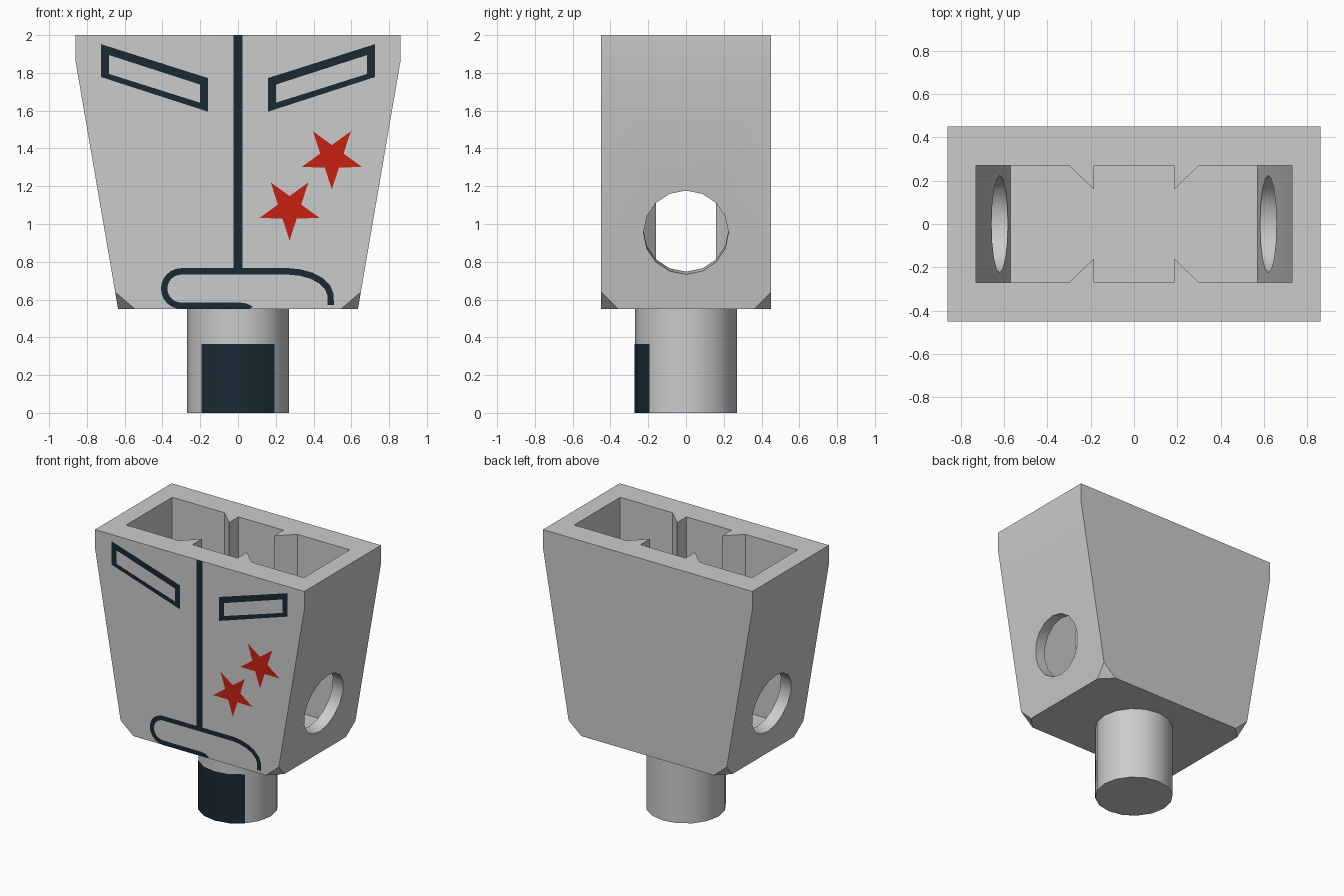
import bpy, bmesh
from math import sin, cos, pi, atan, radians
from mathutils import Vector

if "Cube" in bpy.data.objects:
    bpy.data.objects.remove(bpy.data.objects["Cube"])

FRONT = -0.452          # printed details sit just in front of the body face
SLOPE = 0.1715          # lean of the side walls


def material(name, rgb):
    m = bpy.data.materials.new(name)
    m.diffuse_color = (*rgb, 1)
    m.use_nodes = True
    m.node_tree.nodes["Principled BSDF"].inputs["Base Color"].default_value = m.diffuse_color
    return m


DARK = material("dark_print", (0.010, 0.023, 0.034))
RED = material("red_print", (0.58, 0.015, 0.006))


def to_object(name, bm, mat=None):
    me = bpy.data.meshes.new(name)
    bm.to_mesh(me)
    bm.free()
    ob = bpy.data.objects.new(name, me)
    bpy.context.collection.objects.link(ob)
    if mat:
        me.materials.append(mat)
    return ob


def loft(name, rings):
    bm = bmesh.new()
    vs = [[bm.verts.new(p) for p in r] for r in rings]
    n = len(vs[0])
    for a, b in zip(vs, vs[1:]):
        for i in range(n):
            bm.faces.new((a[i], a[(i + 1) % n], b[(i + 1) % n], b[i]))
    bm.faces.new(vs[0])
    bm.faces.new(vs[-1])
    bmesh.ops.recalc_face_normals(bm, faces=bm.faces)
    return to_object(name, bm)


def smooth(ob):
    bpy.ops.object.select_all(action='DESELECT')
    ob.select_set(True)
    bpy.context.view_layer.objects.active = ob
    bpy.ops.object.shade_smooth_by_angle(angle=radians(30))


def cut(ob, cutter):
    mod = ob.modifiers.new("cut", 'BOOLEAN')
    mod.operation, mod.solver, mod.object = 'DIFFERENCE', 'EXACT', cutter
    bpy.context.view_layer.objects.active = ob
    bpy.ops.object.modifier_apply(modifier=mod.name)
    bpy.data.objects.remove(cutter)


def flat(name, polys, mat):
    """Front-facing print made of (x, z) polygons."""
    bm = bmesh.new()
    for poly in polys:
        f = bm.faces.new([bm.verts.new((x, FRONT, z)) for x, z in poly])
        f.normal_update()
        if f.normal.y > 0:
            f.normal_flip()
    bmesh.ops.remove_doubles(bm, verts=bm.verts, dist=1e-5)
    return to_object(name, bm, mat)


def band(a, b):
    return [(a[i], a[i + 1], b[i + 1], b[i]) for i in range(len(a) - 1)]


# Body: tapered block with its four lower corners cut off
bm = bmesh.new()
for sx in (-1, 1):
    for sy in (-1, 1):
        for x, y, z in ((.86, .45, 2), (.86, .45, 1.862), (.6504, .45, .64),
                        (.545, .45, .55), (.635, .36, .55)):
            bm.verts.new((sx * x, sy * y, z))
bmesh.ops.convex_hull(bm, input=bm.verts)
bmesh.ops.dissolve_limit(bm, angle_limit=radians(1), verts=bm.verts, edges=bm.edges)
bmesh.ops.recalc_face_normals(bm, faces=bm.faces)
body = to_object("body", bm)


# Hollow inside, its outline notched by four wedge ribs
def cavity_ring(end, z):
    quarter = [(end, .27), (.30, .27), (.185, .16), (.185, .27)]
    half = quarter + [(-x, y) for x, y in reversed(quarter)]
    return [(x, y, z) for x, y in half + [(x, -y) for x, y in reversed(half)]]


cut(body, loft("cavity_cutter", [cavity_ring(.73, 2.1), cavity_ring(.73, 1.62),
                                 cavity_ring(.57, .68)]))

# Arm holes, square to the leaning side walls
for s in (-1, 1):
    axis = Vector((s, 0, -SLOPE)).normalized()
    up = Vector((s * SLOPE, 0, 1)).normalized()
    mid = Vector((s * .7045, 0, .955))
    rings = [[mid + axis * d + up * (.225 * cos(k * pi / 8))
              + Vector((0, .225 * sin(k * pi / 8), 0)) for k in range(16)]
             for d in (-.2, .2)]
    cut(body, loft("hole_cutter", rings))
smooth(body)


# Neck peg and the dark patch on its front
def arc(r, z, start, count):
    return [(r * cos((start + k) * pi / 8), r * sin((start + k) * pi / 8), z)
            for k in range(count)]


neck = loft("neck", [arc(.27, 0, 0, 16), arc(.27, .55, 0, 16)])
smooth(neck)
bm = bmesh.new()
low, high = ([bm.verts.new(p) for p in arc(.272, z, 10, 5)] for z in (0, .365))
for i in range(4):
    bm.faces.new((low[i], low[i + 1], high[i + 1], high[i]))
smooth(to_object("neck_patch", bm, DARK))

# Centre stripe
flat("centre_stripe", [[(-.025, .75), (.025, .75), (.025, 2), (-.025, 2)]], DARK)

# Slanted pocket frames
outer = [(.725, 1.952), (.16, 1.773), (.16, 1.595), (.725, 1.778)]
inner = [(.682, 1.894), (.20, 1.738), (.20, 1.642), (.682, 1.794)]
for side, s in (("left", -1), ("right", 1)):
    o, i = ([(s * x, z) for x, z in p + p[:1]] for p in (outer, inner))
    flat(side + "_pocket", band(o, i), DARK)

# Belt outline: one stroke of even width
path = [(.49, .572), (.49, .625), (.475, .663), (.44, .699), (.39, .726),
        (.33, .743), (.27, .749)]
path += [(-.30 - .091 * sin(k * pi / 12), .658 + .091 * cos(k * pi / 12)) for k in range(13)]
path += [(.01, .567), (.04, .563), (.07, .548)]
left, right = [], []
for k, p in enumerate(path):
    a, b = Vector(path[max(k - 1, 0)]), Vector(path[min(k + 1, len(path) - 1)])
    d = (b - a).normalized() * .017
    for edge, sgn in ((left, 1), (right, -1)):
        edge.append((p[0] - sgn * d.y, max(p[1] + sgn * d.x, .5505)))
flat("belt_outline", band(left, right), DARK)

# Two red stars pointing down
for name, cx, cz in (("upper_star", .497, 1.353), ("lower_star", .273, 1.083)):
    pts = []
    for k in range(10):
        r = .17 if k % 2 == 0 else .065
        t = -pi / 2 + k * pi / 5
        pts.append((cx + r * cos(t), cz + r * sin(t)))
    flat(name, [pts], RED)
